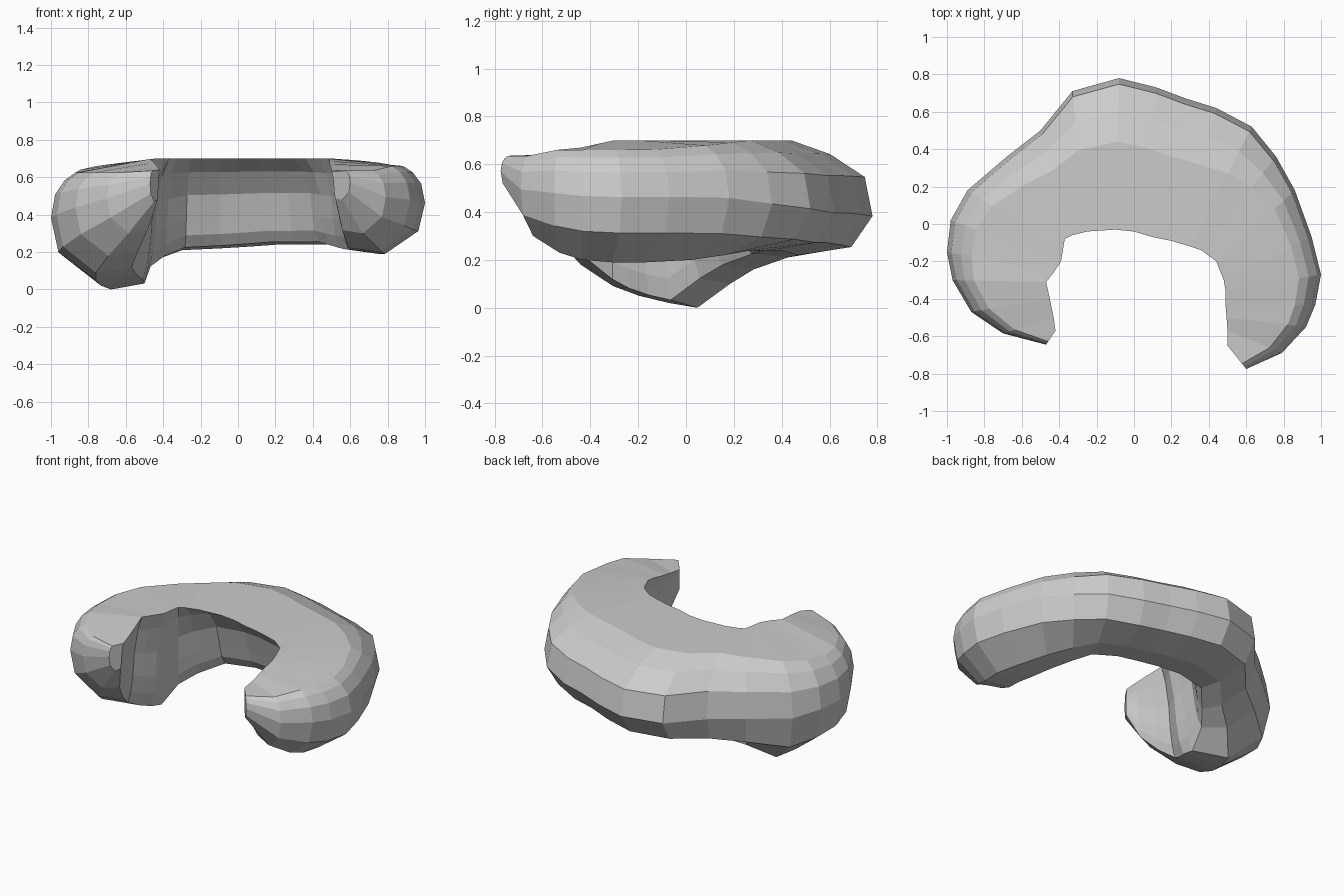
import bpy, bmesh

# Stations along the curved loaf: inner x, inner y, outer x, outer y, underside z
stations = [
    (-.42, -.57, -.47, -.645, .47), (-.43, -.50, -.70, -.585, .30),
    (-.45, -.40, -.87, -.47, .18), (-.47, -.31, -.97, -.30, .09),
    (-.43, -.26, -1.0, -.15, .05), (-.39, -.20, -.98, .02, .02),
    (-.38, -.14, -.89, .18, .0), (-.37, -.08, -.68, .36, .10),
    (-.33, -.06, -.50, .50, .16), (-.25, -.04, -.33, .71, .21),
    (-.10, -.03, -.08, .78, .22), (.0, -.04, .12, .73, .23),
    (.10, -.07, .28, .67, .24), (.20, -.09, .44, .62, .24),
    (.30, -.12, .63, .52, .24), (.36, -.14, .76, .36, .22),
    (.44, -.20, .86, .18, .20), (.48, -.30, .95, -.07, .19),
    (.49, -.36, 1.0, -.27, .19), (.49, -.44, .97, -.43, .20),
    (.495, -.50, .92, -.55, .23), (.50, -.57, .79, -.69, .30),
    (.50, -.65, .60, -.775, .48)]

# Sections from inner (0) to outer (1) edge and bottom (0) to top (1)
middle = [(0, 1), (.58, 1), (.78, .88), (.96, .68), (1, .34), (.89, .07), (.62, 0),
          (.42, .03), (.36, .16), (.33, .33), (.28, .60), (.16, .85)]
arm = [(0, 1), (.77, 1), (.87, .93), (.96, .80), (1, .58), (.93, .26), (.58, 0),
       (.20, .05), (.16, .18), (.13, .36), (.11, .60), (.06, .85)]


def clamp(v):
    return max(0, min(1, v))


def mix(a, b, f):
    return a + (b - a) * f


# Curved body: loft the blended section through all stations and cap both tips
bm = bmesh.new()
rings = []
for ix, iy, ox, oy, low in stations:
    k = clamp((oy - .1) / .5)
    high_in = .63 + .07 * clamp((iy + .62) / .32)
    high_out = mix(.625 if ix < 0 else .66, .70, clamp((oy + .1) / .6))
    if oy < -.6:
        high_out = .635
    ring = []
    for (ta, ha), (tm, hm) in zip(arm, middle):
        t, h = mix(ta, tm, k), mix(ha, hm, k)
        high = mix(high_in, high_out, clamp(t / .7))
        ring.append(bm.verts.new((mix(ix, ox, t), mix(iy, oy, t), mix(low, high, h))))
    rings.append(ring)
for a, b in zip(rings, rings[1:]):
    n = len(a)
    for i in range(n):
        j = (i + 1) % n
        bm.faces.new((a[i], a[j], b[j], b[i]))
bm.faces.new(rings[0])
bm.faces.new(rings[-1])
bmesh.ops.recalc_face_normals(bm, faces=bm.faces)
mesh = bpy.data.meshes.new("curved_body")
bm.to_mesh(mesh)
bm.free()
bpy.context.collection.objects.link(bpy.data.objects.new("curved_body", mesh))
